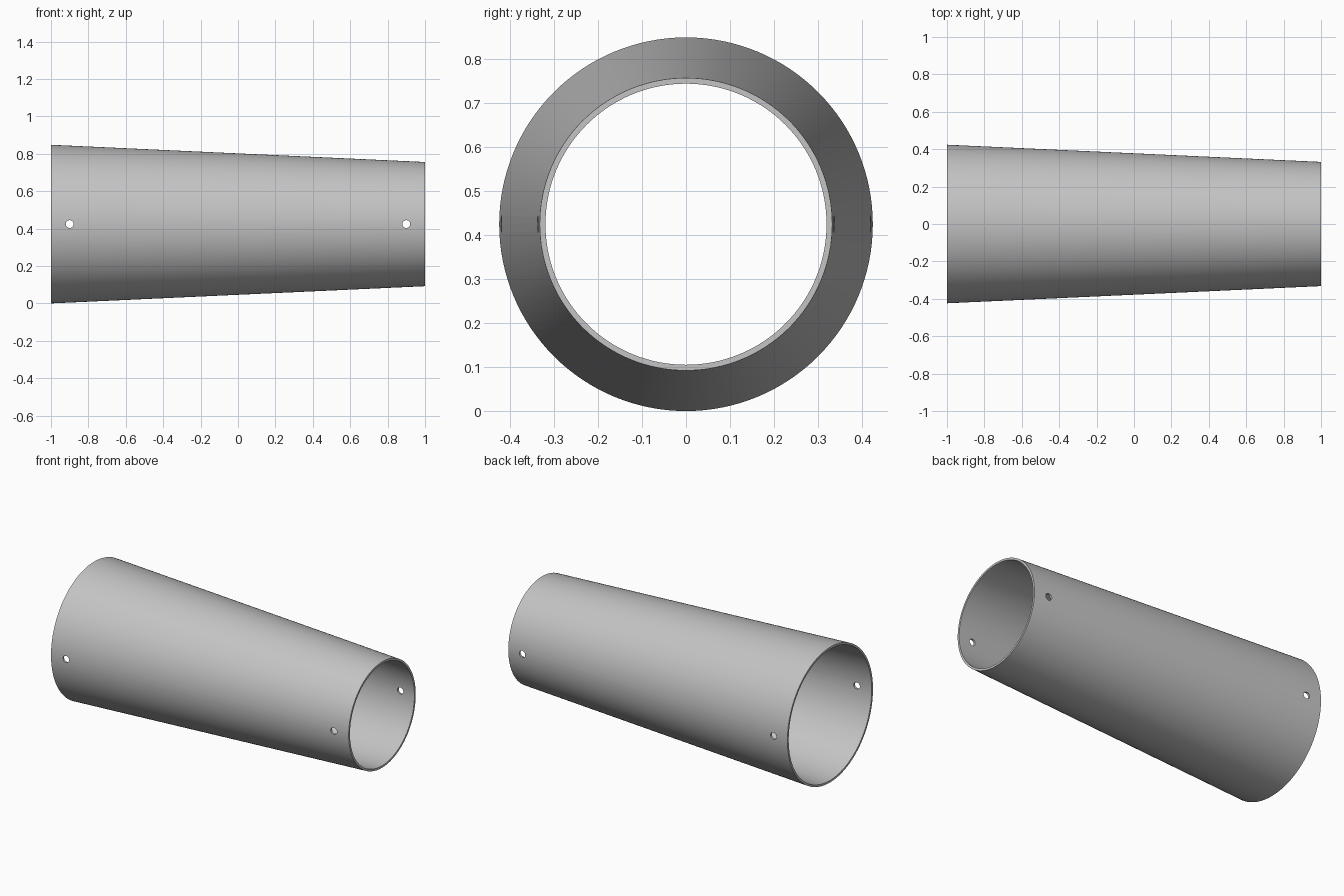
import bpy
import math

cube = bpy.data.objects.get("Cube")
if cube:
    bpy.data.objects.remove(cube, do_unlink=True)

R_WIDE, R_NARROW, WALL = 0.424, 0.332, 0.013
AXIS_Z = R_WIDE

grey = bpy.data.materials.new("light_grey")
grey.use_nodes = True
colour = (0.55, 0.55, 0.55, 1)
grey.diffuse_color = colour
grey.node_tree.nodes["Principled BSDF"].inputs["Base Color"].default_value = colour


def cone_along_x(name, r_left, r_right, length):
    bpy.ops.mesh.primitive_cone_add(vertices=128, radius1=r_left, radius2=r_right,
                                    depth=length, location=(0, 0, AXIS_Z),
                                    rotation=(0, math.pi / 2, 0))
    obj = bpy.context.object
    obj.name = name
    obj.data.materials.append(grey)
    return obj


def cut(target, cutter):
    mod = target.modifiers.new("cut", "BOOLEAN")
    mod.operation = "DIFFERENCE"
    mod.solver = "EXACT"
    mod.object = cutter
    bpy.context.view_layer.objects.active = target
    bpy.ops.object.modifier_apply(modifier=mod.name)
    bpy.data.objects.remove(cutter, do_unlink=True)


# Tapered tube, with the bore cutter running past both ends at the same taper
tube = cone_along_x("tapered_tube", R_WIDE, R_NARROW, 2)
extra = 0.1
step = (R_WIDE - R_NARROW) / 2 * extra
bore = cone_along_x("bore_cutter", R_WIDE - WALL + step, R_NARROW - WALL - step, 2 + 2 * extra)
cut(tube, bore)

# Pin holes through both walls near each end
for x in (-0.9, 0.9):
    bpy.ops.mesh.primitive_cylinder_add(vertices=32, radius=0.021, depth=1.2,
                                        location=(x, 0, AXIS_Z),
                                        rotation=(math.pi / 2, 0, 0))
    pin = bpy.context.object
    pin.data.materials.append(grey)
    cut(tube, pin)

# Smooth walls with crisp rims
bpy.ops.object.select_all(action="DESELECT")
tube.select_set(True)
bpy.context.view_layer.objects.active = tube
bpy.ops.object.shade_smooth_by_angle(angle=math.radians(30))
